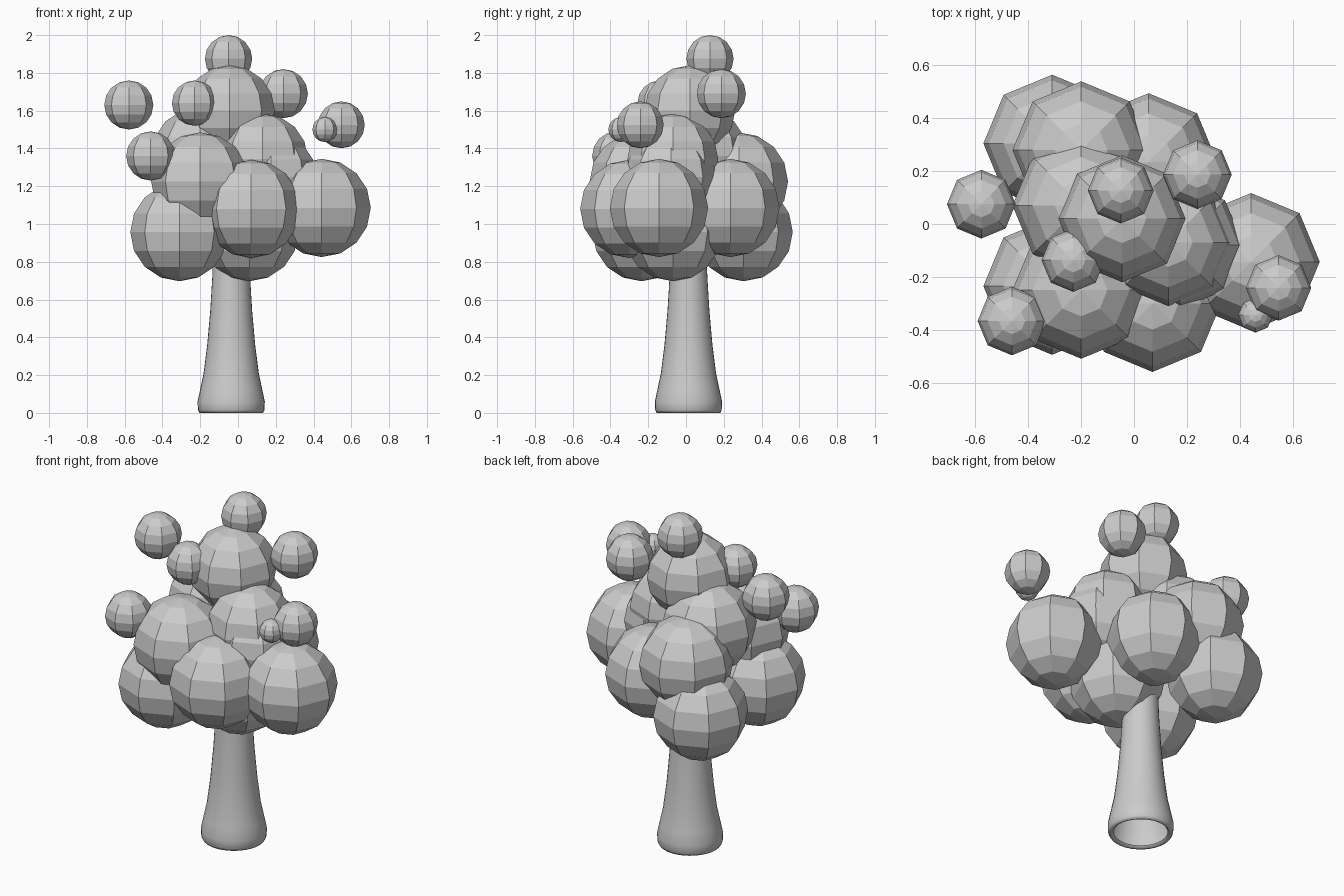
import bpy, bmesh, math


def ball(name, x, y, z, r):
    # Low-poly leaf ball, flat faces
    bm = bmesh.new()
    bmesh.ops.create_uvsphere(bm, u_segments=8, v_segments=8, radius=r)
    me = bpy.data.meshes.new(name)
    bm.to_mesh(me)
    bm.free()
    ob = bpy.data.objects.new(name, me)
    ob.location = (x, y, z)
    bpy.context.collection.objects.link(ob)


# Large foliage clumps, from the lowest layer to the crown
R = 0.26
clumps = [
    (-0.31, -0.235, 0.957, R), (-0.31, 0.305, 0.957, R), (0.06, -0.07, 0.957, R),
    (0.07, -0.30, 1.08, R), (0.055, 0.235, 1.085, R), (0.443, -0.143, 1.085, R),
    (-0.20, -0.25, 1.225, R), (-0.20, 0.28, 1.225, R), (-0.20, 0.07, 1.36, R),
    (0.175, -0.08, 1.25, 0.24), (0.13, -0.07, 1.345, 0.24), (-0.045, 0.02, 1.60, 0.24),
]
for i, c in enumerate(clumps):
    ball(f"foliage_clump_{i + 1}", *c)

# Small balls around the crown
small = [
    (-0.578, 0.075, 1.63, 0.13), (-0.462, -0.367, 1.36, 0.13), (-0.23, -0.137, 1.64, 0.12),
    (0.24, 0.187, 1.69, 0.13), (-0.05, 0.127, 1.875, 0.125), (0.547, -0.242, 1.525, 0.124),
    (0.46, -0.345, 1.50, 0.066),
]
for i, c in enumerate(small):
    ball(f"small_leaf_ball_{i + 1}", *c)

# Trunk: smooth flared tube, open below with a rolled-in rim
profile = [(0.145, 0.012), (0.155, 0.002), (0.168, 0.0), (0.176, 0.015), (0.178, 0.06),
           (0.163, 0.13), (0.146, 0.21), (0.127, 0.36), (0.111, 0.54), (0.10, 0.72), (0.092, 0.95)]
N = 32
bm = bmesh.new()
rings = [[bm.verts.new((r * math.cos(2 * math.pi * k / N), r * math.sin(2 * math.pi * k / N), z))
          for k in range(N)] for r, z in profile]
for a, b in zip(rings, rings[1:]):
    for k in range(N):
        f = bm.faces.new((a[k], a[(k + 1) % N], b[(k + 1) % N], b[k]))
        f.smooth = True
me = bpy.data.meshes.new("trunk")
bm.to_mesh(me)
bm.free()
trunk = bpy.data.objects.new("trunk", me)
trunk.location = (-0.036, 0.013, 0)
bpy.context.collection.objects.link(trunk)
